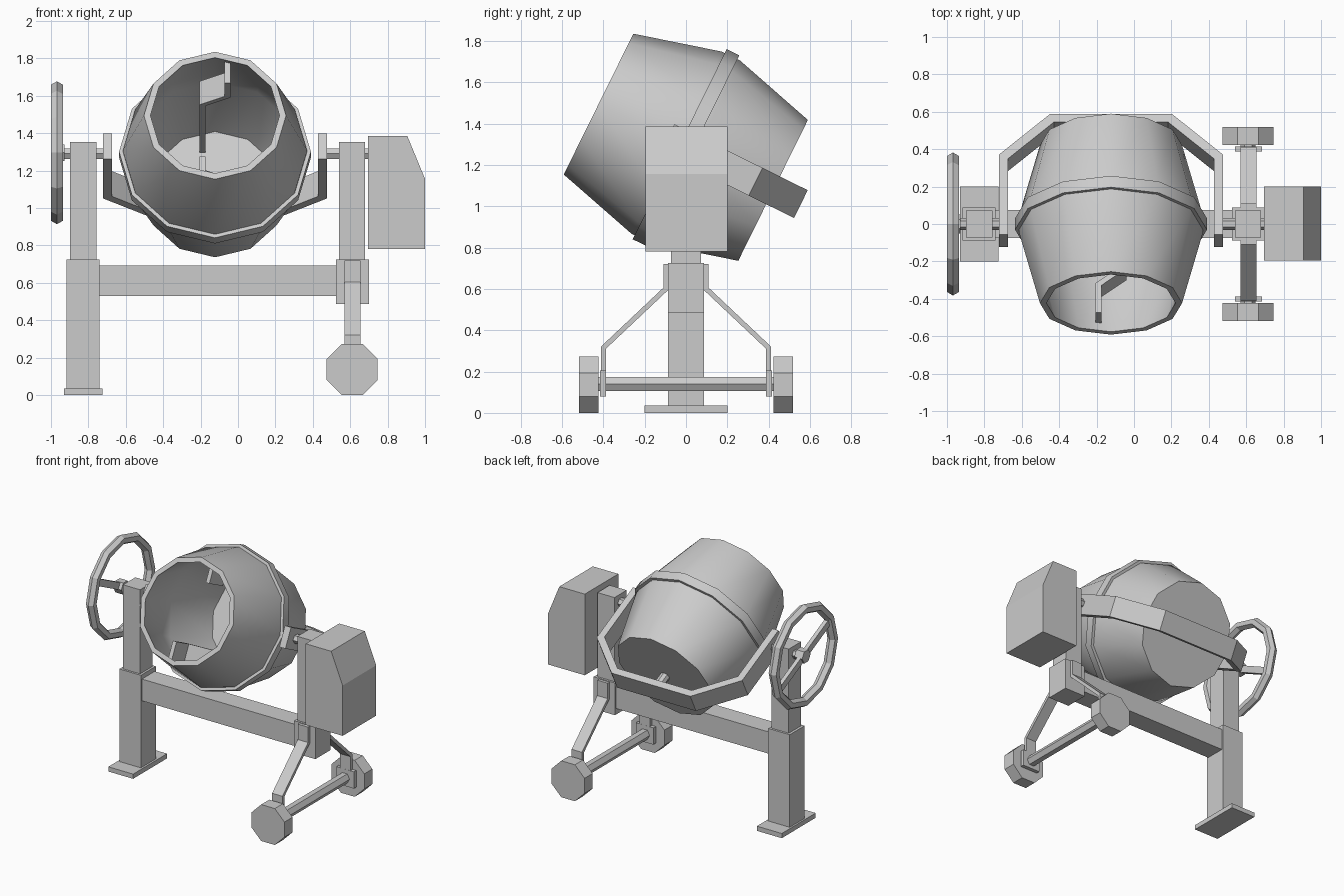
import bpy, bmesh, math
from mathutils import Matrix, Vector

if "Cube" in bpy.data.objects:
    bpy.data.objects.remove(bpy.data.objects["Cube"])

TILT = Matrix.Translation((-0.123, 0, 1.285)) @ Matrix.Rotation(math.radians(-26.3), 4, 'X')
I4 = Matrix.Identity(4)


def finish(name, bm, mat=I4, smooth=False):
    bmesh.ops.recalc_face_normals(bm, faces=bm.faces)
    me = bpy.data.meshes.new(name)
    bm.to_mesh(me)
    bm.free()
    me.transform(mat)
    ob = bpy.data.objects.new(name, me)
    bpy.context.collection.objects.link(ob)
    if smooth:
        bpy.ops.object.select_all(action='DESELECT')
        ob.select_set(True)
        bpy.context.view_layer.objects.active = ob
        bpy.ops.object.shade_smooth_by_angle(angle=math.radians(35))
    return ob


def prism(name, pts, axis, t0, t1, mat=I4):
    """Extrude a polygon (given in the two other axes, in xyz order) along axis."""
    bm = bmesh.new()
    rings = []
    for t in (t0, t1):
        ring = []
        for p in pts:
            co = list(p)
            co.insert(axis, t)
            ring.append(bm.verts.new(co))
        rings.append(ring)
        bm.faces.new(ring)
    n = len(pts)
    for i in range(n):
        j = (i + 1) % n
        bm.faces.new((rings[0][i], rings[0][j], rings[1][j], rings[1][i]))
    return finish(name, bm, mat)


def box(name, x, y, z, mat=I4):
    return prism(name, [(x[0], y[0]), (x[1], y[0]), (x[1], y[1]), (x[0], y[1])], 2, z[0], z[1], mat)


def ngon(n, r, c=(0, 0), turn=0.0):
    return [(c[0] + r * math.cos(turn + 2 * math.pi * i / n),
             c[1] + r * math.sin(turn + 2 * math.pi * i / n)) for i in range(n)]


def strip(path, w):
    """Outline of a flat bar following path, with mitred corners."""
    P = [Vector(p) for p in path]
    a, b = [], []
    for i, p in enumerate(P):
        d0 = (P[i] - P[i - 1]).normalized() if i else (P[1] - P[0]).normalized()
        d1 = (P[i + 1] - P[i]).normalized() if i < len(P) - 1 else d0
        m = (d0 + d1).normalized()
        nrm = Vector((-m.y, m.x)) * (w / 2 / m.dot(d0))
        a.append(tuple(p + nrm))
        b.append(tuple(p - nrm))
    return a + b[::-1]


def lathe(name, prof, axis, n, mat=I4, closed=False, smooth=True):
    """Revolve a profile of (along, radius) points around local X (0) or Y (1)."""
    bm = bmesh.new()
    rows = []
    for t, r in prof:
        ring = [(0, 0)] if r == 0 else ngon(n, r, turn=math.pi / 2)
        row = []
        for p in ring:
            co = list(p)
            co.insert(axis, t)
            row.append(bm.verts.new(co))
        rows.append(row)
    pairs = list(zip(rows, rows[1:] + rows[:1])) if closed else list(zip(rows, rows[1:]))
    for A, B in pairs:
        for i in range(n):
            j = (i + 1) % n
            if len(A) == 1:
                bm.faces.new((A[0], B[i], B[j]))
            elif len(B) == 1:
                bm.faces.new((A[i], A[j], B[0]))
            else:
                bm.faces.new((A[i], A[j], B[j], B[i]))
    return finish(name, bm, mat, smooth)


# Tilted drum shell with an open mouth, and its centre band
lathe("drum", [(0.47, 0), (0.47, 0.38), (0.05, 0.492), (-0.05, 0.492), (-0.472, 0.38),
               (-0.472, 0.345), (-0.05, 0.457), (0.05, 0.457), (0.43, 0.35), (0.43, 0)], 1, 12, TILT)
lathe("drum_band", [(-0.034, 0.48), (-0.034, 0.513), (0.034, 0.513), (0.034, 0.48)], 1, 12, TILT, closed=True)

# Two bent mixing blades inside the drum, half a turn apart
blade = strip([(0.067, -0.42), (0.067, -0.25), (-0.067, -0.15), (-0.067, 0.42)], 0.03)
for k, name in enumerate(("mixing_blade_upper", "mixing_blade_lower")):
    prism(name, blade, 2, 0.22, 0.36, TILT @ Matrix.Rotation(math.pi * k, 4, 'Y'))

# Yoke carrying the drum, and the drum's rear spindle
yoke = [(0.6, -0.1), (0.6, 0.376), (0.325, 0.62), (-0.325, 0.62), (-0.6, 0.376), (-0.6, -0.1),
        (-0.55, -0.1), (-0.55, 0.353), (-0.306, 0.57), (0.306, 0.57), (0.55, 0.353), (0.55, -0.1)]
prism("yoke", yoke, 2, -0.075, 0.075, TILT)
prism("drum_spindle", ngon(8, 0.035), 1, 0.46, 0.58, TILT)

# Pivot shafts
prism("pivot_shaft_left", ngon(6, 0.033, (0, 1.29)), 0, -0.97, -0.69)
prism("pivot_shaft_right", ngon(6, 0.033, (0, 1.29)), 0, 0.44, 0.74)

# Left stand
box("left_foot", (-0.93, -0.725), (-0.2, 0.2), (0, 0.035))
box("left_leg", (-0.917, -0.74), (-0.088, 0.088), (0.03, 0.725))
box("left_post", (-0.898, -0.757), (-0.072, 0.072), (0.7, 1.352))

# Right stand and cross beam
box("right_collar", (0.525, 0.7), (-0.088, 0.088), (0.485, 0.725))
box("right_post", (0.54, 0.68), (-0.072, 0.072), (0.7, 1.352))
box("cross_beam", (-0.75, 0.54), (-0.075, 0.075), (0.53, 0.692))

# Motor housing with a sloped outer corner
prism("motor_housing", [(0.695, 0.78), (1.0, 0.78), (1.0, 1.155), (0.905, 1.385), (0.695, 1.385)], 1, -0.195, 0.2)

# Tilting hand wheel
WHEEL = Matrix.Translation((-0.968, 0, 1.295))
lathe("hand_wheel_rim", [(y, 0.346 + x) for x, y in ngon(6, 0.036)], 0, 12, WHEEL, closed=True, smooth=False)
bar = WHEEL @ Matrix.Rotation(math.radians(-26.3), 4, 'X')
box("hand_wheel_spoke", (-0.015, 0.015), (-0.34, 0.34), (-0.025, 0.025), bar)
prism("hand_wheel_hub", ngon(6, 0.05), 0, -0.025, 0.04, WHEEL)

# Axle, wheels and the bent wheel struts
prism("wheel_axle", ngon(6, 0.04, (0.61, 0.14)), 1, -0.5, 0.5)
for s, side in ((-1, "front"), (1, "back")):
    prism(side + "_wheel", ngon(8, 0.147, (0.61, 0.136), math.pi / 8), 1, s * 0.423, s * 0.518)
    path = [(s * 0.098, 0.72), (s * 0.098, 0.6), (s * 0.4, 0.315), (s * 0.4, 0.08)]
    prism(side + "_strut", strip(path, 0.024), 0, 0.57, 0.655)
    box(side + "_axle_plate", (0.54, 0.685), sorted((s * 0.387, s * 0.415)), (0.08, 0.205))
